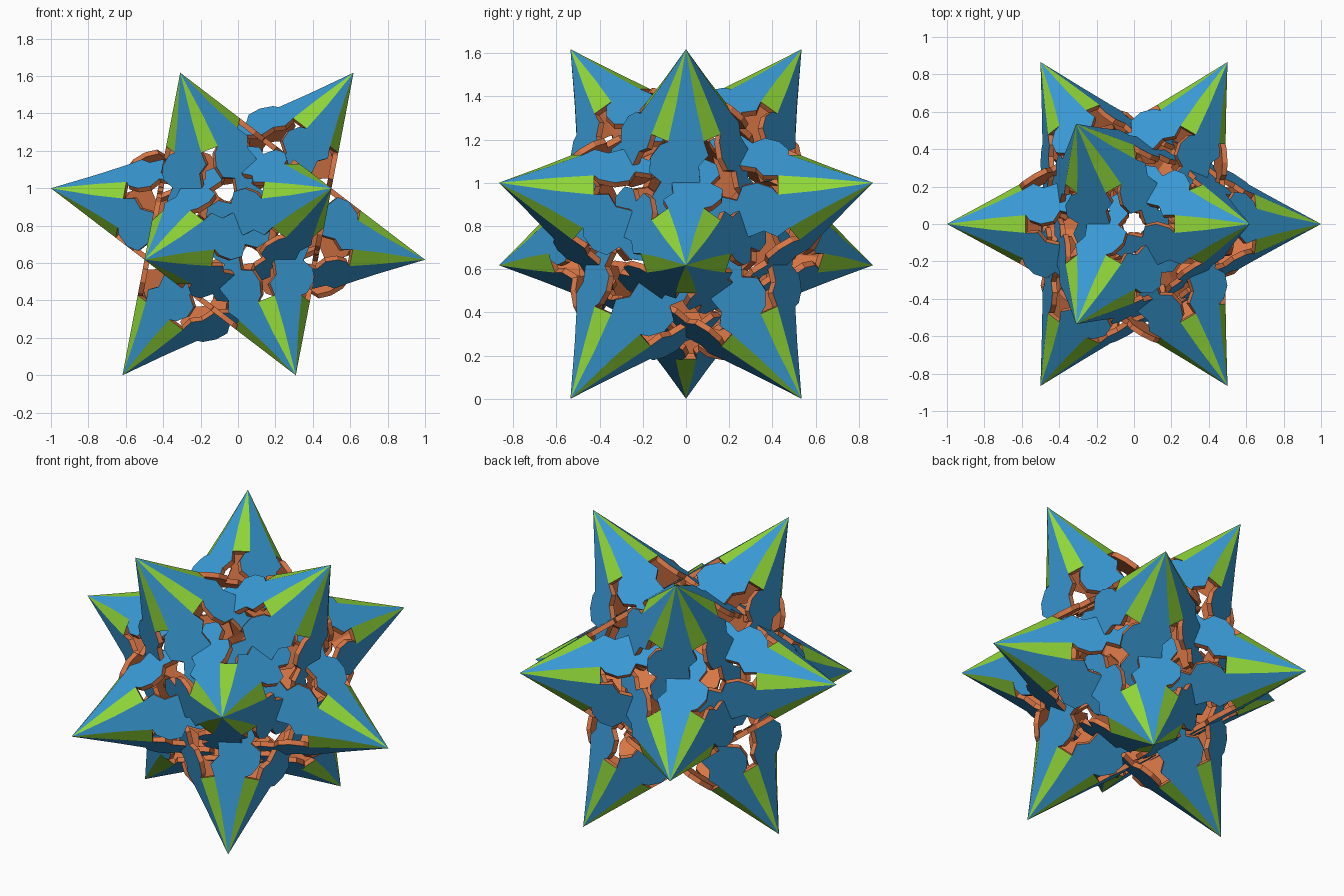
import bpy, bmesh, math
from mathutils import Vector

if "Cube" in bpy.data.objects:
    bpy.data.objects.remove(bpy.data.objects["Cube"])

PHI = (1 + 5 ** 0.5) / 2
LIFT = Vector((0, 0, PHI / 2))


def material(name, color):
    m = bpy.data.materials.new(name)
    m.diffuse_color = (*color, 1)
    m.use_nodes = True
    m.node_tree.nodes["Principled BSDF"].inputs["Base Color"].default_value = m.diffuse_color
    return m


blue = material("blue", (0.04, 0.32, 0.66, 1)[:3])
green = material("green", (0.28, 0.68, 0.04))
orange = material("orange", (0.68, 0.18, 0.06))

# Twelve star tips, seen along a three-fold axis
tips = []
for k in range(3):
    for r, z, start in ((1 / PHI, PHI / 2, 0), (1, 0.191, 60)):
        a = math.radians(start + 120 * k)
        p = Vector((r * math.cos(a), r * math.sin(a), z))
        tips += [p, -p]

# One blue arm in its pentagram plane: tip up, flanks beside the green strips
TIP = 0.911
C, S = math.cos(math.radians(18)), math.sin(math.radians(18))
flank = [(s * S - t * C, TIP - s * C - t * S) for s, t in ((0.26, 0.038), (0.44, 0.056))]
left = [(-x, y) for x, y in flank]
left_hook = [(-0.12, 0.46), (-0.165, 0.40), (-0.17, 0.33), (-0.115, 0.285),
             (-0.155, 0.22), (-0.14, 0.14), (-0.07, 0.09)]
right_hook = [(-0.02, 0.13), (-0.05, 0.20), (0.01, 0.24), (0.065, 0.285),
              (0.06, 0.36), (0.105, 0.41)]
outline = [(0, TIP)] + left + left_hook + right_hook + flank[::-1]


def place(n, t, p):
    """Point p of the arm that reaches tip t in the plane facing n."""
    c = n / 5 ** 0.5
    up = (t - c).normalized()
    side = up.cross(n.normalized())
    return c + side * p[0] + up * p[1] + LIFT


bm = bmesh.new()


def face(points, slot):
    f = bm.faces.new([bm.verts.new(p) for p in points])
    f.material_index = slot


for t in tips:
    around = [n for n in tips if 0.1 < n.dot(t) < 0.9]
    for n in around:
        # blue hooked arm
        face([place(n, t, p) for p in outline], 0)
        # green strip to the next arm round the spike
        for m in around:
            if 0.1 < n.dot(m) < 0.9 and t.dot(n.cross(m)) > 0:
                a = [place(n, t, p) for p in flank]
                b = [place(m, t, p) for p in left]
                face([t + LIFT, a[0], b[0]], 1)
                face([a[0], a[1], b[1], b[0]], 1)

bmesh.ops.remove_doubles(bm, verts=bm.verts, dist=0.0015)
me = bpy.data.meshes.new("spiked_star_shell")
bm.to_mesh(me)
bm.free()
for m in (blue, green, orange, orange):
    me.materials.append(m)
star = bpy.data.objects.new("spiked_star_shell", me)
bpy.context.collection.objects.link(star)

# Orange lining and cut edges
lining = star.modifiers.new("lining", 'SOLIDIFY')
lining.thickness = 0.028
lining.offset = -1
lining.material_offset = 2
lining.material_offset_rim = 2
